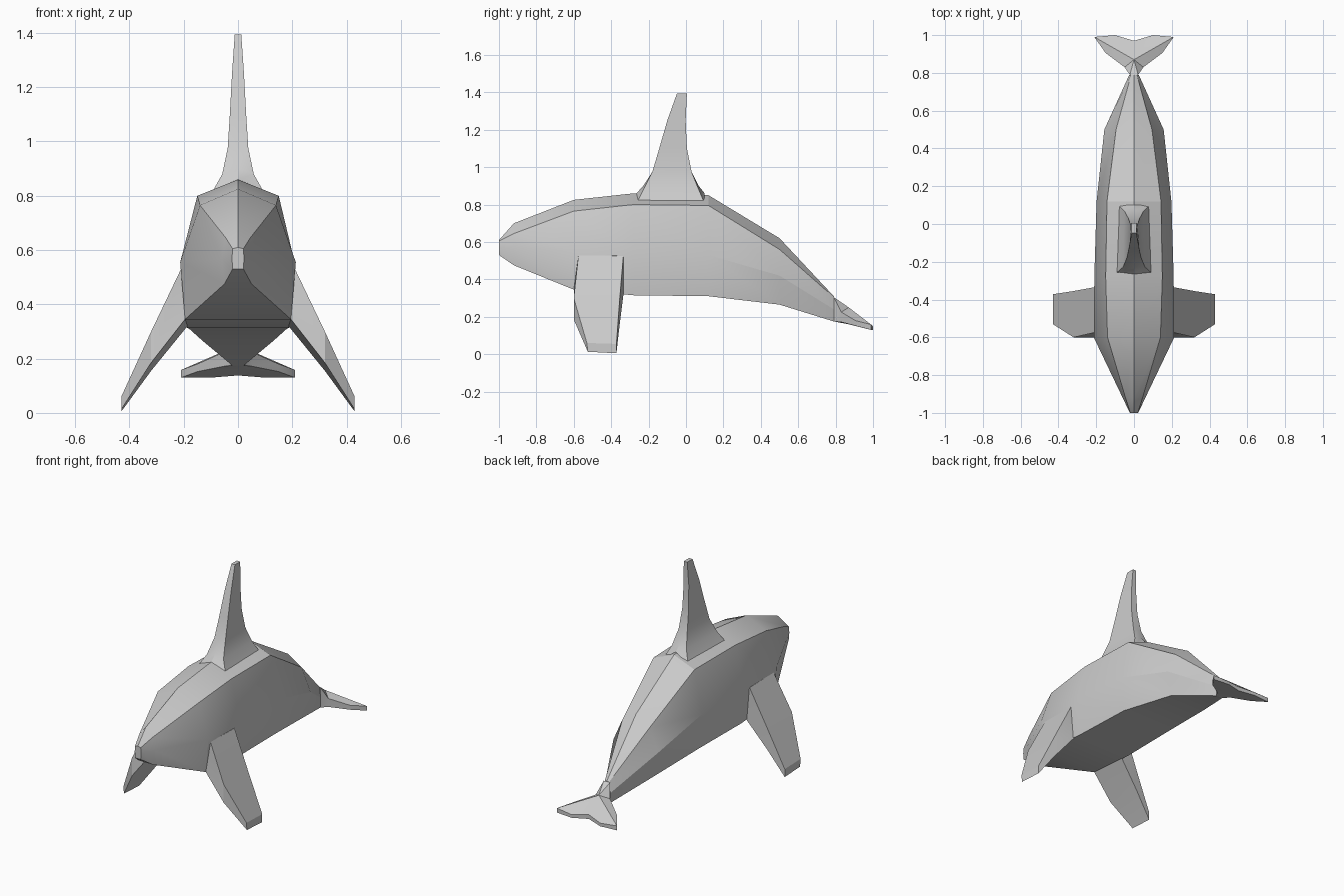
import bpy, bmesh

if "Cube" in bpy.data.objects:
    bpy.data.objects.remove(bpy.data.objects["Cube"])

grey = bpy.data.materials.new("light grey")
grey.diffuse_color = (0.6, 0.6, 0.6, 1)
grey.use_nodes = True
grey.node_tree.nodes["Principled BSDF"].inputs["Base Color"].default_value = grey.diffuse_color


def finish(name, bm, angle):
    """Turn a bmesh into a shaded object."""
    bmesh.ops.recalc_face_normals(bm, faces=bm.faces)
    me = bpy.data.meshes.new(name)
    bm.to_mesh(me)
    bm.free()
    me.materials.append(grey)
    ob = bpy.data.objects.new(name, me)
    bpy.context.collection.objects.link(ob)
    bpy.ops.object.select_all(action='DESELECT')
    ob.select_set(True)
    bpy.context.view_layer.objects.active = ob
    bpy.ops.object.shade_smooth_by_angle(angle=angle)
    return ob


def loft(name, rings, angle=0.4):
    """Skin closed rings of equal length and cap both ends."""
    bm = bmesh.new()
    vs = [[bm.verts.new(p) for p in r] for r in rings]
    n = len(vs[0])
    for a, b in zip(vs, vs[1:]):
        for i in range(n):
            j = (i + 1) % n
            bm.faces.new((a[i], a[j], b[j], b[i]))
    bm.faces.new(vs[0])
    bm.faces.new(vs[-1])
    return finish(name, bm, angle)


# Body stations: y, ridge z, shoulder x z, flank x z, belly x z
stations = [
    (-1.00, 0.61, 0.020, 0.605, 0.022, 0.57, 0.020, 0.53),
    (-0.92, 0.70, 0.045, 0.645, 0.060, 0.568, 0.050, 0.475),
    (-0.60, 0.825, 0.140, 0.765, 0.213, 0.555, 0.195, 0.345),
    (-0.28, 0.86, 0.150, 0.80, 0.210, 0.55, 0.190, 0.315),
    (0.12, 0.85, 0.143, 0.795, 0.198, 0.53, 0.180, 0.31),
    (0.50, 0.62, 0.095, 0.56, 0.157, 0.42, 0.130, 0.265),
    (0.79, 0.31, 0.015, 0.305, 0.025, 0.24, 0.022, 0.175),
]
rings = []
for y, top, sx, sz, fx, fz, bx, bz in stations:
    half = [(sx, sz), (fx, fz), (bx, bz)]
    rings.append([(0, y, top)] + [(x, y, z) for x, z in half]
                 + [(-x, y, z) for x, z in reversed(half)])
loft("body", rings)

# Dorsal fin levels: z, front y, back y, front half width, back half width, ridge lift
levels = [
    (0.805, -0.265, 0.10, 0.100, 0.085, 0.055),
    (0.880, -0.228, 0.068, 0.058, 0.050, 0.02),
    (0.975, -0.180, 0.030, 0.038, 0.030, 0),
    (1.10, -0.143, 0.005, 0.030, 0.022, 0),
    (1.25, -0.100, -0.002, 0.022, 0.018, 0),
    (1.395, -0.048, 0.005, 0.012, 0.012, 0),
]
loft("dorsal_fin", [[(-f, y0, z), (0, y0, z + r), (f, y0, z),
                     (b, y1, z), (0, y1, z + r), (-b, y1, z)]
                    for z, y0, y1, f, b, r in levels])

# Flippers: each ring is leading upper, leading lower, trailing lower, trailing upper
flipper = [
    [(0.15, -0.57, 0.55), (0.15, -0.57, 0.40), (0.15, -0.335, 0.37), (0.15, -0.335, 0.55)],
    [(0.21, -0.575, 0.53), (0.195, -0.60, 0.345), (0.19, -0.335, 0.315), (0.21, -0.335, 0.525)],
    [(0.32, -0.60, 0.30), (0.32, -0.60, 0.185), (0.32, -0.355, 0.155), (0.32, -0.355, 0.29)],
    [(0.43, -0.53, 0.06), (0.43, -0.525, 0.013), (0.43, -0.372, 0.005), (0.43, -0.372, 0.055)],
]
for side, label in ((1, "right"), (-1, "left")):
    loft(label + "_flipper", [[(side * x, y, z) for x, y, z in r] for r in flipper])

# Tail fluke outline: x, y, upper z, lower z, from stem to notch
edge = [
    (0.022, 0.79, 0.305, 0.175),
    (0.050, 0.83, 0.225, 0.172),
    (0.150, 0.905, 0.180, 0.152),
    (0.210, 0.99, 0.158, 0.130),
    (0.100, 1.00, 0.150, 0.130),
    (0.000, 0.97, 0.165, 0.138),
]
outline = edge + [(-x, y, a, b) for x, y, a, b in reversed(edge[:-1])]
bm = bmesh.new()
upper = [bm.verts.new((x, y, a)) for x, y, a, b in outline]
lower = [bm.verts.new((x, y, b)) for x, y, a, b in outline]
hub_up = bm.verts.new((0, 0.87, 0.25))
hub_low = bm.verts.new((0, 0.87, 0.16))
for i in range(len(outline)):
    j = (i + 1) % len(outline)
    bm.faces.new((upper[i], upper[j], hub_up))
    bm.faces.new((lower[j], lower[i], hub_low))
    bm.faces.new((upper[j], upper[i], lower[i], lower[j]))
finish("tail_fluke", bm, 0.6)
